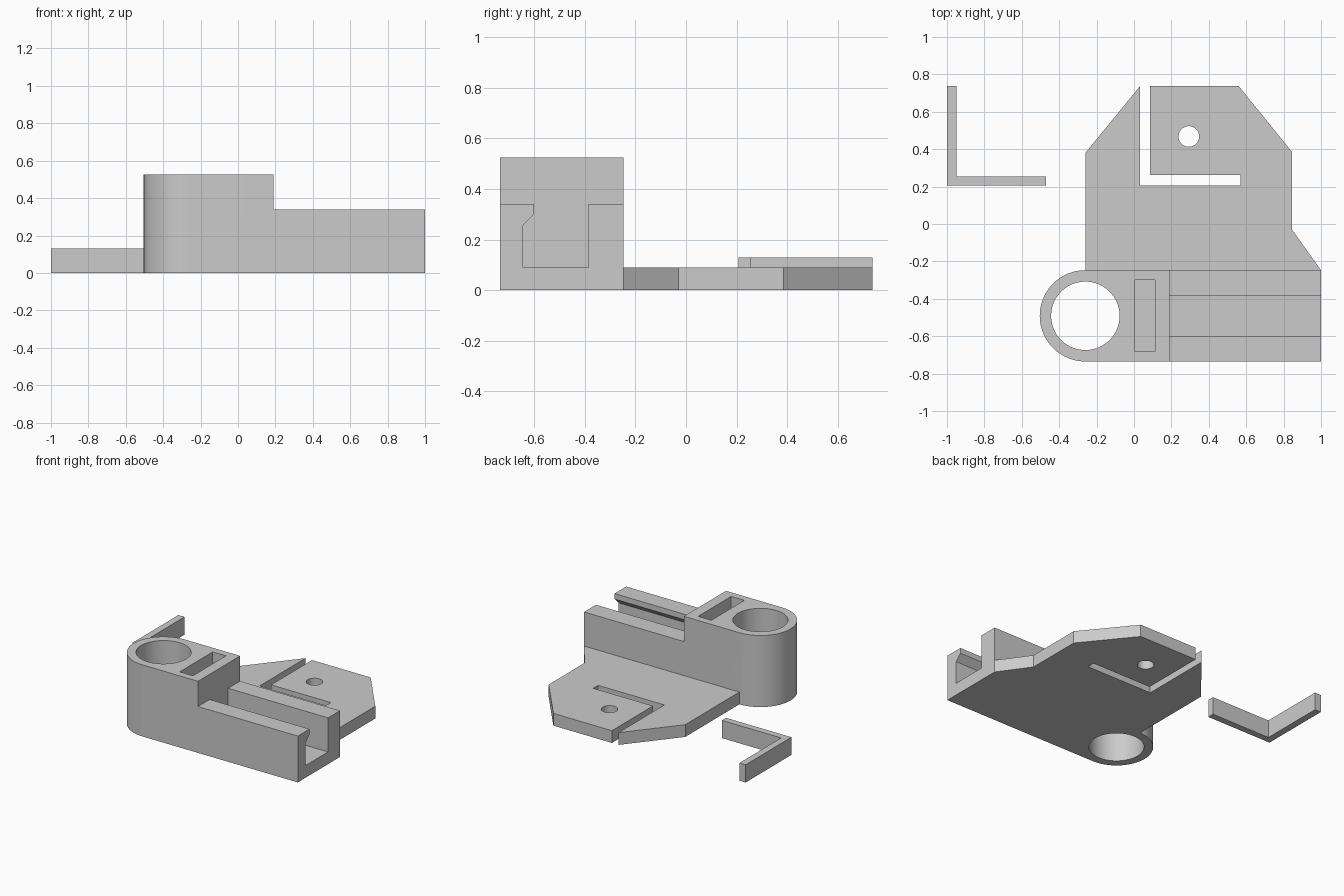
import bpy, bmesh
from math import radians, cos, sin
from mathutils import Vector

cube = bpy.data.objects.get("Cube")
if cube:
    bpy.data.objects.remove(cube, do_unlink=True)

grey = bpy.data.materials.new("plain_grey")
grey.use_nodes = True
colour = (0.6, 0.6, 0.6, 1)
grey.diffuse_color = colour
grey.node_tree.nodes["Principled BSDF"].inputs["Base Color"].default_value = colour


def prism(name, outline, low, high, axis="z"):
    """Extrude a closed outline along z (xy outline) or x (yz outline)."""
    bm = bmesh.new()
    place = (lambda p: (p[0], p[1], low)) if axis == "z" else (lambda p: (low, p[0], p[1]))
    face = bm.faces.new([bm.verts.new(place(p)) for p in outline])
    direction = Vector((0, 0, 1)) if axis == "z" else Vector((1, 0, 0))
    out = bmesh.ops.extrude_face_region(bm, geom=[face])
    verts = [g for g in out["geom"] if isinstance(g, bmesh.types.BMVert)]
    bmesh.ops.translate(bm, verts=verts, vec=direction * (high - low))
    bmesh.ops.recalc_face_normals(bm, faces=bm.faces)
    mesh = bpy.data.meshes.new(name)
    bm.to_mesh(mesh)
    bm.free()
    mesh.materials.append(grey)
    obj = bpy.data.objects.new(name, mesh)
    bpy.context.collection.objects.link(obj)
    return obj


def arc(cx, cy, r, start, end, steps):
    angles = [radians(start + (end - start) * i / steps) for i in range(steps + 1)]
    return [(cx + r * cos(a), cy + r * sin(a)) for a in angles]


def rect(x0, x1, y0, y1):
    return [(x0, y0), (x1, y0), (x1, y1), (x0, y1)]


def combine(target, tool, operation):
    """Apply a boolean and discard the tool solid."""
    mod = target.modifiers.new("join", "BOOLEAN")
    mod.operation, mod.object, mod.solver = operation, tool, "EXACT"
    bpy.context.view_layer.objects.active = target
    bpy.ops.object.modifier_apply(modifier=mod.name)
    bpy.data.objects.remove(tool, do_unlink=True)


front, back = -0.735, -0.247
bore_x, bore_y = -0.26, (front + back) / 2
plate_top, rail_top, tower_top = 0.09, 0.34, 0.525

# Tall block with a rounded left end
tower = arc(bore_x, bore_y, (back - front) / 2, 90, 270, 48)
tower += [(0.19, front), (0.19, back)]
body = prism("clamp_body", tower, 0, tower_top)

# Channelled rail with a catch lip on the front wall
rail = [(front, 0), (back, 0), (back, rail_top), (-0.385, rail_top),
        (-0.385, plate_top), (-0.645, plate_top), (-0.645, 0.255),
        (-0.6, 0.3), (-0.6, rail_top), (front, rail_top)]
combine(body, prism("rail", rail, 0.15, 1, "x"), "UNION")

# Mounting plate with the L-shaped gap
plate = [(bore_x, -0.28), (bore_x, 0.38), (0.032, 0.737), (0.032, 0.205),
         (0.57, 0.205), (0.57, 0.262), (0.085, 0.262), (0.085, 0.737),
         (0.56, 0.737), (0.845, 0.385), (0.845, -0.03), (1, back), (1, -0.28)]
combine(body, prism("plate", plate, 0, plate_top), "UNION")

# Bore, blind slot and screw hole
bore = arc(bore_x, bore_y, 0.183, 0, 360, 96)[:-1]
combine(body, prism("bore", bore, -0.1, 0.7), "DIFFERENCE")
slot = rect(0.005, 0.112, -0.683, -0.3)
combine(body, prism("slot", slot, plate_top, 0.7), "DIFFERENCE")
hole = arc(0.293, 0.468, 0.055, 0, 360, 48)[:-1]
combine(body, prism("screw_hole", hole, -0.1, 0.2), "DIFFERENCE")

# Loose L-shaped strip
strip = [(-1, 0.207), (-0.47, 0.207), (-0.47, 0.255), (-0.95, 0.255),
         (-0.95, 0.737), (-1, 0.737)]
corner_strip = prism("corner_strip", strip, 0, 0.13)

for obj in (body, corner_strip):
    bpy.ops.object.select_all(action="DESELECT")
    obj.select_set(True)
    bpy.context.view_layer.objects.active = obj
    bpy.ops.object.shade_smooth_by_angle(angle=radians(30))
